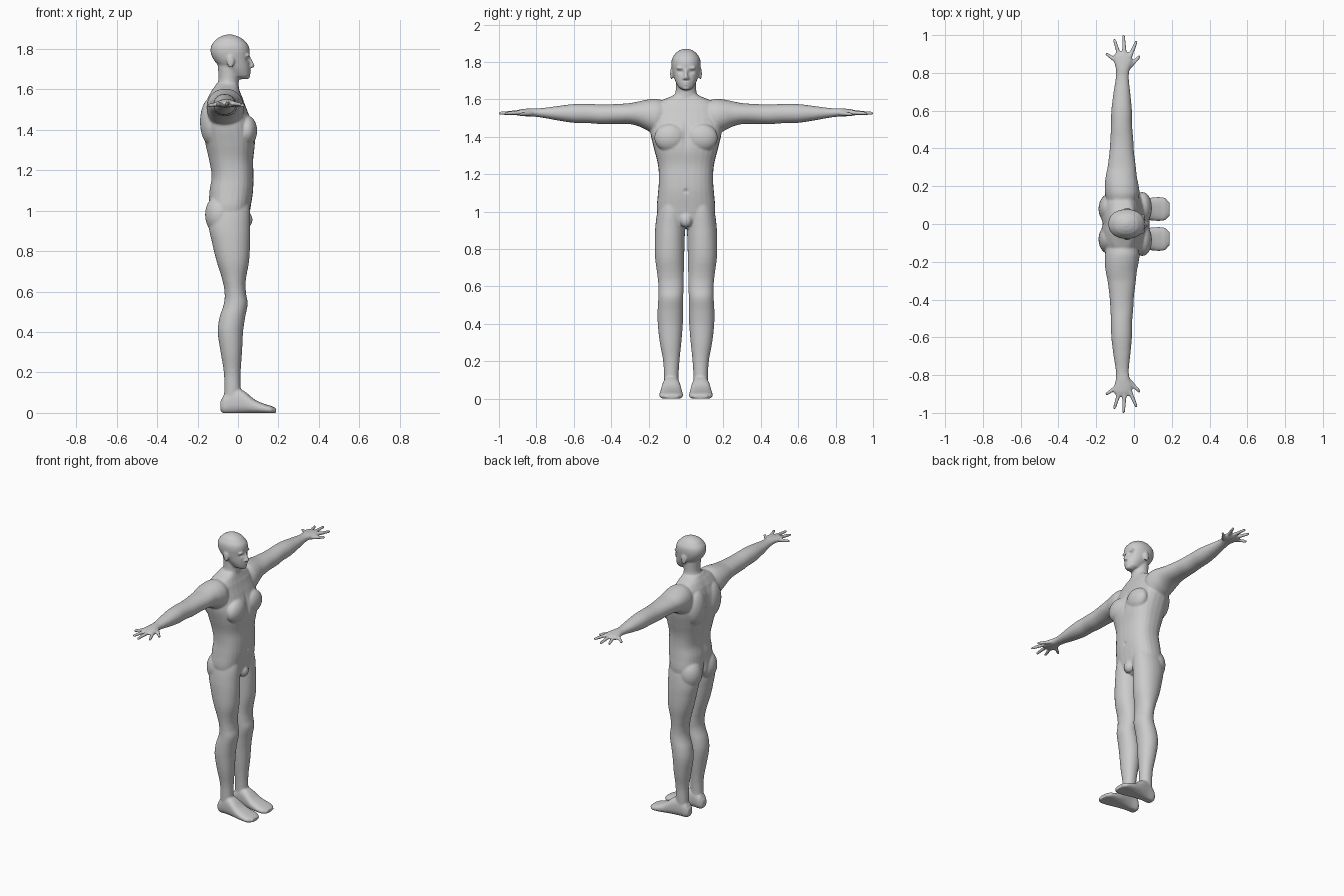
import bpy, bmesh, math
from mathutils import Vector, Matrix

bm = bmesh.new()
SIDES = 28


def spline(rows, steps=4):
    """Catmull-Rom refinement of the section table."""
    out = []
    for i in range(len(rows) - 1):
        a, b, c, d = (rows[max(0, min(len(rows) - 1, i + k))] for k in (-1, 0, 1, 2))
        for s in range(steps):
            t = s / steps
            out.append([q + 0.5 * t * (r - p + t * (2 * p - 5 * q + 4 * r - w + t * (3 * (q - r) + w - p)))
                        for p, q, r, w in zip(a, b, c, d)])
        for o in out[-steps:]:                      # keep the axis position linear
            t = out[-steps:].index(o) / steps
            o[0] = b[0] + t * (c[0] - b[0])
    return out + [list(rows[-1])]


def loft(axis, rows, power=2.3, flips=(1, -1)):
    """Rounded sections along an axis: (position, min1, max1, min2, max2)."""
    others = [k for k in range(3) if k != axis]
    for flip in flips:
        rings = []
        for p, a0, a1, b0, b1 in spline(rows):
            ring = []
            for k in range(SIDES):
                t = 2 * math.pi * k / SIDES
                c, s = math.cos(t), math.sin(t)
                co = [0, 0, 0]
                co[axis] = p
                co[others[0]] = (a0 + a1) / 2 + (a1 - a0) / 2 * math.copysign(abs(c) ** (2 / power), c)
                co[others[1]] = (b0 + b1) / 2 + (b1 - b0) / 2 * math.copysign(abs(s) ** (2 / power), s)
                co[1] *= flip
                ring.append(bm.verts.new(co))
            rings.append(ring)
        for r, q in zip(rings, rings[1:]):
            for k in range(SIDES):
                n = (k + 1) % SIDES
                bm.faces.new((r[k], r[n], q[n], q[k]))
        bm.faces.new(rings[0])
        bm.faces.new(rings[-1])


def blob(c, r, flips=(1, -1)):
    for f in flips:
        m = Matrix.Translation((c[0], c[1] * f, c[2])) @ Matrix.Diagonal((*r, 1))
        bmesh.ops.create_uvsphere(bm, u_segments=24, v_segments=14, radius=1, matrix=m)


def finger(a, b, r0, r1):
    for f in (1, -1):
        p, q = (Vector((v[0], v[1] * f, v[2])) for v in (a, b))
        d = q - p
        m = Matrix.Translation((p + q) / 2) @ d.to_track_quat('Z', 'Y').to_matrix().to_4x4()
        bmesh.ops.create_cone(bm, cap_ends=True, segments=14, radius1=r0, radius2=r1, depth=d.length, matrix=m)
        for v, r in ((p, r0), (q, r1)):
            bmesh.ops.create_uvsphere(bm, u_segments=14, v_segments=8, radius=r, matrix=Matrix.Translation(v))


def centred(rows):
    return [(z, x0, x1, -h, h) for z, x0, x1, h in rows]


# torso
loft(2, centred([
    (.91, -.06, .02, .03), (.95, -.13, .05, .12), (1.0, -.145, .06, .155), (1.1, -.142, .075, .15),
    (1.17, -.132, .077, .145), (1.25, -.145, .075, .15), (1.34, -.165, .085, .172), (1.42, -.175, .075, .19),
    (1.5, -.17, .045, .19), (1.56, -.15, .022, .175), (1.595, -.13, .008, .13), (1.625, -.11, 0, .065)]),
    2.5, (1,))
blob((.045, .085, 1.395), (.05, .085, .075))        # chest muscles
blob((-.13, .08, 1.44), (.058, .08, .12))           # shoulder blades
blob((-.088, .08, .98), (.075, .076, .10))          # buttocks
blob((.04, 0, .955), (.032, .035, .04), (1,))       # groin

# neck and head
loft(2, centred([(1.56, -.12, 0, .075), (1.61, -.108, .004, .063), (1.65, -.097, .004, .055),
                 (1.72, -.1, .005, .056)]), 2, (1,))
loft(2, centred([
    (1.65, .01, .046, .018), (1.665, -.035, .058, .04), (1.70, -.075, .06, .058), (1.73, -.108, .058, .068),
    (1.76, -.128, .056, .075), (1.79, -.136, .058, .078), (1.82, -.13, .05, .074), (1.85, -.105, .022, .054),
    (1.864, -.08, -.005, .033), (1.871, -.055, -.03, .012)]), 2.2, (1,))
finger((.056, 0, 1.755), (.072, 0, 1.716), .008, .011)      # nose
blob((.060, .011, 1.712), (.012, .009, .008))               # nostrils
blob((.047, .028, 1.768), (.012, .026, .008))               # brows
blob((.055, 0, 1.690), (.011, .023, .005), (1,))            # lips
blob((.054, 0, 1.681), (.011, .019, .005), (1,))
blob((.046, 0, 1.662), (.014, .02, .012), (1,))             # chin
blob((-.037, .077, 1.738), (.019, .008, .033))              # ears

# arms
loft(1, [
    (.08, -.13, 0, 1.46, 1.58), (.15, -.152, .028, 1.41, 1.602), (.2, -.155, .025, 1.43, 1.6),
    (.25, -.15, .015, 1.455, 1.59), (.3, -.14, .01, 1.468, 1.58), (.38, -.13, 0, 1.469, 1.575),
    (.45, -.125, -.004, 1.468, 1.573), (.52, -.122, -.01, 1.473, 1.576), (.6, -.12, -.011, 1.475, 1.575),
    (.7, -.108, -.02, 1.49, 1.563), (.78, -.096, -.028, 1.504, 1.553), (.82, -.096, -.022, 1.508, 1.553),
    (.86, -.106, -.008, 1.510, 1.55), (.89, -.108, -.012, 1.513, 1.546), (.91, -.095, -.025, 1.52, 1.54)], 2.1)

# hands
for a, b in (((-.025, .83, 1.525), (.027, .885, 1.52)),      # thumb
             ((-.022, .885, 1.53), (.011, .963, 1.525)),
             ((-.05, .89, 1.532), (-.055, .994, 1.526)),
             ((-.076, .885, 1.53), (-.103, .972, 1.525)),
             ((-.095, .865, 1.527), (-.145, .9, 1.52))):
    finger(a, b, .0125, .0085)

# legs
loft(2, [
    (1.08, -.12, .05, .02, .13), (1.0, -.145, .06, .006, .153), (.92, -.145, .06, .005, .164),
    (.85, -.13, .06, .007, .167), (.75, -.106, .055, .010, .165), (.65, -.076, .038, .012, .152),
    (.59, -.066, .04, .013, .147), (.54, -.07, .048, .015, .148), (.47, -.092, .035, .015, .152),
    (.4, -.1, .025, .017, .151), (.3, -.086, .02, .025, .14), (.2, -.07, .013, .035, .122),
    (.12, -.068, .013, .04, .118), (.05, -.07, .015, .04, .115)], 2.1)

# feet
loft(0, [
    (-.087, .055, .1, .01, .06), (-.07, .04, .112, -.004, .09), (-.02, .036, .12, -.004, .125),
    (.03, .028, .13, -.004, .108), (.08, .02, .138, -.004, .068), (.13, .016, .143, -.004, .045),
    (.165, .02, .138, -.004, .034), (.188, .04, .115, 0, .024)], 2.5)

# fuse the parts into one smooth skin
bmesh.ops.recalc_face_normals(bm, faces=bm.faces)
mesh = bpy.data.meshes.new("human_figure")
bm.to_mesh(mesh)
bm.free()
body = bpy.data.objects.new("human_figure", mesh)
bpy.context.collection.objects.link(body)
rem = body.modifiers.new("fuse", 'REMESH')
rem.mode = 'VOXEL'
rem.voxel_size = .0055
smooth = body.modifiers.new("soften", 'SMOOTH')
smooth.factor = .5
smooth.iterations = 6
bpy.context.view_layer.update()
skin = bpy.data.meshes.new_from_object(body.evaluated_get(bpy.context.evaluated_depsgraph_get()))
body.modifiers.clear()
body.data = skin

# sculpted hollows: centre, radii, push along x
hollows = [
    ((.056, .029, 1.748), (.03, .016, .010), -.009),    # eye sockets
    ((.09, 0, 1.41), (.06, .016, .07), -.010),          # breastbone
    ((-.17, 0, 1.33), (.06, .022, .2), .012),           # spine
    ((-.15, 0, .98), (.06, .012, .07), .018),           # buttock cleft
    ((.077, 0, 1.11), (.03, .010, .010), -.008),        # navel
    ((.066, 0, 1.6855), (.02, .02, .003), -.003),       # mouth
]
for v in skin.vertices:
    x, y, z = v.co
    for c, r, push in hollows:
        e = ((x - c[0]) / r[0]) ** 2 + ((abs(y) - c[1]) / r[1]) ** 2 + ((z - c[2]) / r[2]) ** 2
        if e < 9:
            v.co.x += push * math.exp(-e)
    v.co.z = max(0, v.co.z)                             # flat soles

skin.shade_smooth()
grey = bpy.data.materials.new("plain_grey")
grey.diffuse_color = (.6, .6, .6, 1)
skin.materials.clear()
skin.materials.append(grey)
